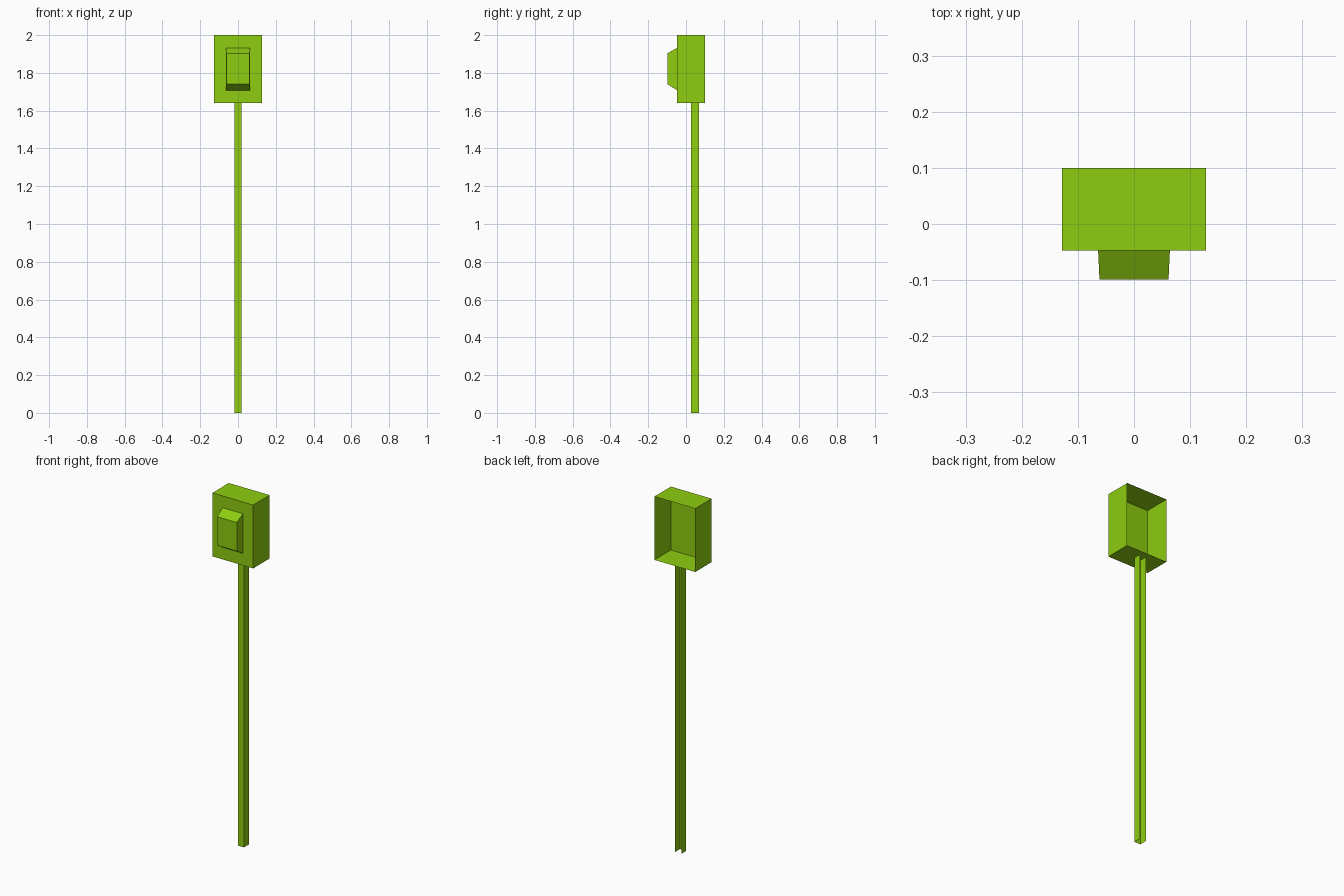
import bpy, bmesh

if "Cube" in bpy.data.objects:
    bpy.data.objects.remove(bpy.data.objects["Cube"])

green = bpy.data.materials.new("lime_green")
green.diffuse_color = (0.27, 0.61, 0.005, 1)
green.use_nodes = True
green.node_tree.nodes["Principled BSDF"].inputs["Base Color"].default_value = green.diffuse_color


def sheet_box(name, x, y, z, skip, taper=None):
    """Thin-sheet box of half width x; drops faces whose normal is in skip.
    taper = (x, z0, z1) reshapes the front (-y) end."""
    bm = bmesh.new()
    bmesh.ops.create_cube(bm, size=2)
    bm.normal_update()
    drop = [f for f in bm.faces
            if any(f.normal.dot(n) > 0.9 for n in map(Vector, skip))]
    bmesh.ops.delete(bm, geom=drop, context='FACES')
    for v in bm.verts:
        front = v.co.y < 0
        hx, z0, z1 = taper if taper and front else (x, *z)
        v.co = (hx * v.co.x, y[0] if front else y[1], z0 if v.co.z < 0 else z1)
    mesh = bpy.data.meshes.new(name)
    bm.to_mesh(mesh)
    bm.free()
    mesh.materials.append(green)
    obj = bpy.data.objects.new(name, mesh)
    bpy.context.collection.objects.link(obj)
    return obj


from mathutils import Vector
BACK, UP, DOWN = (0, 1, 0), (0, 0, 1), (0, 0, -1)

# Housing, open at the back
sheet_box("housing", 0.128, (-0.047, 0.1), (1.64, 2.0), [BACK])

# Raised front cover with sloped top and bottom
sheet_box("front_cover", 0.064, (-0.099, -0.047), (1.708, 1.933), [BACK],
          taper=(0.0615, 1.74, 1.903))

# Channel-section post, open at the back and at both ends
sheet_box("post", 0.0195, (0.026, 0.069), (0.0, 1.64), [BACK, UP, DOWN])
